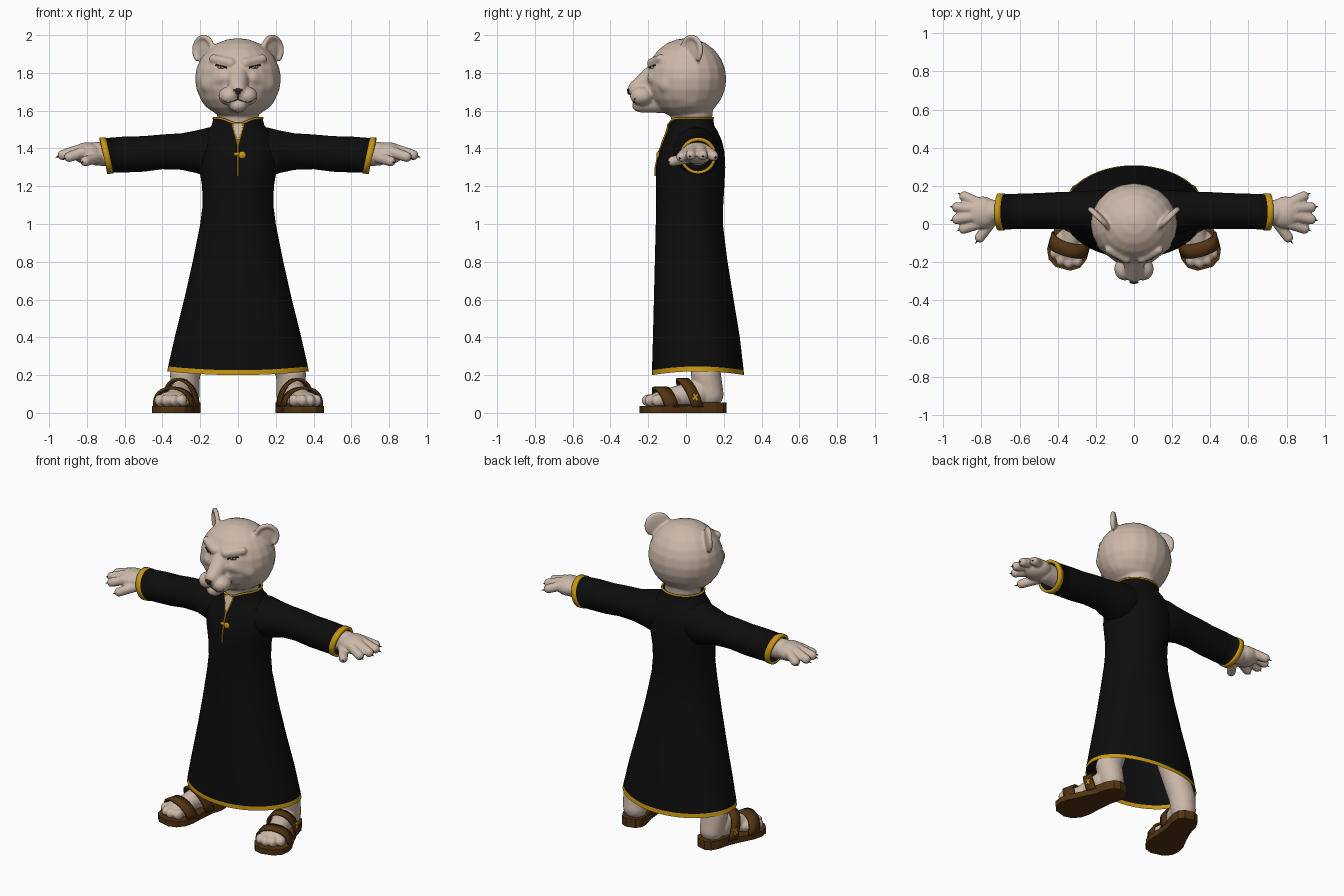
import bpy, bmesh
from math import pi, sin, cos, radians
from mathutils import Vector, Matrix
from mathutils.bvhtree import BVHTree

start = bpy.data.objects.get("Cube")
if start:
    bpy.data.objects.remove(start, do_unlink=True)


def material(name, *rgb):
    mat = bpy.data.materials.new(name)
    mat.use_nodes = True
    mat.diffuse_color = (*rgb, 1)
    shader = mat.node_tree.nodes["Principled BSDF"]
    shader.inputs["Base Color"].default_value = (*rgb, 1)
    shader.inputs["Roughness"].default_value = 0.8
    return mat


fur = material("pale fur", 0.60, 0.48, 0.395)
cloth = material("black cloth", 0.004, 0.004, 0.004)
gold = material("gold trim", 0.58, 0.31, 0.006)
leather = material("brown leather", 0.085, 0.034, 0.006)
dark = material("dark brown", 0.035, 0.018, 0.01)
eye_grey = material("eye grey", 0.3, 0.3, 0.25)


def finish(name, bm, mats, smooth=True, mirror=False):
    mesh = bpy.data.meshes.new(name)
    bmesh.ops.recalc_face_normals(bm, faces=bm.faces)
    for face in bm.faces:
        face.smooth = smooth
    bm.to_mesh(mesh)
    bm.free()
    obj = bpy.data.objects.new(name, mesh)
    bpy.context.collection.objects.link(obj)
    for mat in mats:
        mesh.materials.append(mat)
    if mirror:
        obj.modifiers.new("Mirror", "MIRROR").use_mirror_merge = False
    return obj


def blob(bm, loc, size, turn=0):
    place = Matrix.LocRotScale(Vector(loc), Matrix.Rotation(turn, 3, "Z"), Vector(size))
    bmesh.ops.create_uvsphere(bm, u_segments=20, v_segments=12, radius=1, matrix=place)


def limb(bm, start, r0, end, r1, steps=8):
    for i in range(steps + 1):
        t = i / steps
        r = r0 + (r1 - r0) * t
        blob(bm, Vector(start).lerp(Vector(end), t), (r, r, r))


def organic(name, bm, voxel, rounds, mirror=False):
    """Fuse overlapping blobs into one smooth skin."""
    obj = finish(name, bm, [fur])
    remesh = obj.modifiers.new("Fuse", "REMESH")
    remesh.mode = "VOXEL"
    remesh.voxel_size = voxel
    remesh.use_smooth_shade = True
    relax = obj.modifiers.new("Relax", "SMOOTH")
    relax.iterations = rounds
    if mirror:
        obj.modifiers.new("Mirror", "MIRROR").use_mirror_merge = False
    return obj


def loft(name, rings, gold_bands, mirror=False):
    bm = bmesh.new()
    rows = [[bm.verts.new(p) for p in ring] for ring in rings]
    for i, (a, b) in enumerate(zip(rows, rows[1:])):
        for j in range(len(a)):
            k = (j + 1) % len(a)
            bm.faces.new((a[j], a[k], b[k], b[j])).material_index = int(i in gold_bands)
    return finish(name, bm, [cloth, gold], mirror=mirror)


def tube(name, points, radius, mat, closed=False):
    curve = bpy.data.curves.new(name, "CURVE")
    curve.dimensions = "3D"
    curve.bevel_depth = radius
    curve.bevel_resolution = 2
    curve.use_fill_caps = True
    spline = curve.splines.new("POLY")
    spline.points.add(len(points) - 1)
    for p, co in zip(spline.points, points):
        p.co = (*co, 1)
    spline.use_cyclic_u = closed
    curve.materials.append(mat)
    bpy.context.collection.objects.link(bpy.data.objects.new(name, curve))


angles = [2 * pi * i / 48 for i in range(48)]

# Robe body: height, half width, front y, back y
sections = [(0.2, 0.375, -0.18, 0.308), (0.226, 0.37, -0.18, 0.305), (0.4, 0.335, -0.175, 0.285),
            (0.6, 0.285, -0.17, 0.252), (0.8, 0.24, -0.165, 0.22), (1.0, 0.2, -0.16, 0.195),
            (1.1, 0.187, -0.158, 0.197), (1.2, 0.19, -0.16, 0.203), (1.3, 0.207, -0.16, 0.208),
            (1.38, 0.21, -0.143, 0.204), (1.44, 0.2, -0.118, 0.19), (1.49, 0.17, -0.098, 0.168),
            (1.52, 0.14, -0.09, 0.15), (1.56, 0.13, -0.088, 0.143)]


def robe_point(section, a):
    z, half, front, back = section
    lift = 0.02 * cos(a) ** 2 if z < 0.3 else 0
    dip = 0.03 * max(0, -sin(a)) ** 8 if z > 1.55 else 0
    y = (front + back) / 2 + sin(a) * (back - front) / 2
    return Vector((half * cos(a), y, z + lift - dip))


def front_y(z):
    for low, high in zip(sections, sections[1:]):
        if z <= high[0]:
            return low[2] + (high[2] - low[2]) * (z - low[0]) / (high[0] - low[0])
    return sections[-1][2]


loft("robe_body", [[robe_point(s, a) for a in angles] for s in sections], {0})
tube("collar_trim", [robe_point(sections[-1], a) for a in angles], 0.006, gold, True)

# Sleeves: x, bottom z, top z, centre y, half depth; the cuff slants
arm = [(0.08, 1.28, 1.51, 0.05, 0.12), (0.16, 1.25, 1.51, 0.055, 0.125), (0.22, 1.27, 1.495, 0.06, 0.115),
       (0.3, 1.287, 1.48, 0.07, 0.1), (0.4, 1.29, 1.474, 0.07, 0.097), (0.5, 1.277, 1.465, 0.068, 0.094),
       (0.6, 1.273, 1.463, 0.066, 0.093), (0.68, 1.272, 1.455, 0.064, 0.092),
       (0.68, 1.267, 1.459, 0.064, 0.097), (0.712, 1.265, 1.458, 0.064, 0.097),
       (0.712, 1.28, 1.44, 0.064, 0.08), (0.66, 1.29, 1.43, 0.064, 0.07)]
rings = []
for x, low, top, y, depth in arm:
    slant = 0.02 if x > 0.6 else 0
    rings.append([(x + slant * sin(a), y + depth * cos(a), (low + top) / 2 + sin(a) * (top - low) / 2)
                  for a in angles])
loft("sleeves", rings, {7, 8, 9}, mirror=True)

# Neck opening, placket and toggle
bm = bmesh.new()
bm.faces.new([bm.verts.new((x, front_y(z) - 0.004, z)) for x, z in ((-0.03, 1.53), (0.03, 1.53), (0, 1.42))])
finish("neck_opening", bm, [fur], smooth=False)
for side in (-1, 1):
    tube("neckline_trim", [(side * 0.032 * t, front_y(1.42 + 0.11 * t) - 0.004, 1.42 + 0.11 * t)
                           for t in (0, 0.25, 0.5, 0.75, 1)], 0.005, gold)
tube("placket_trim", [(0, front_y(z) - 0.001, z) for z in (1.42, 1.38, 1.34, 1.3, 1.255)], 0.005, gold)
bm = bmesh.new()
blob(bm, (0.022, front_y(1.37) - 0.002, 1.365), (0.02, 0.01, 0.02))
blob(bm, (-0.005, front_y(1.37) - 0.002, 1.37), (0.018, 0.008, 0.009))
finish("toggle", bm, [gold])

# Head: skull, ruff, neck, muzzle, brows and ears fused together
bm = bmesh.new()
blob(bm, (0, 0.002, 1.768), (0.228, 0.212, 0.216))
blob(bm, (0, 0.01, 1.68), (0.2, 0.155, 0.115))
limb(bm, (0, 0.03, 1.46), 0.1, (0, 0.03, 1.62), 0.115)
limb(bm, (0, -0.14, 1.805), 0.066, (0, -0.262, 1.715), 0.046)
limb(bm, (0, -0.08, 1.66), 0.075, (0, -0.235, 1.635), 0.045)
blob(bm, (0, -0.242, 1.628), (0.048, 0.044, 0.036))
for side in (-1, 1):
    blob(bm, (side * 0.048, -0.235, 1.678), (0.056, 0.062, 0.05))
    limb(bm, (side * 0.04, -0.182, 1.852), 0.026, (side * 0.13, -0.135, 1.875), 0.024)
    limb(bm, (side * 0.075, -0.16, 1.775), 0.045, (side * 0.14, -0.09, 1.74), 0.06)
    centre = Vector((side * 0.182, 0.03, 1.92))
    along = Vector((side * 0.7, 0.7, 0))
    blob(bm, centre + Vector((-side * 0.006, 0.006, 0)), (0.075, 0.013, 0.073), side * pi / 4)
    for i in range(25):
        a = radians(-40 + 260 * i / 24)
        blob(bm, centre + along * 0.067 * cos(a) + Vector((0, 0, 0.069 * sin(a))), (0.015, 0.015, 0.015))
head = organic("head", bm, 0.008, 5)

# Face details placed on the head surface
bpy.context.view_layer.update()
surface = BVHTree.FromObject(head, bpy.context.evaluated_depsgraph_get())


def on_face(x, z):
    hit = surface.ray_cast(Vector((x, -1, z)), Vector((0, 1, 0)))[0]
    return hit or Vector((x, -0.2, z))


bm = bmesh.new()
for x, z, w, h in ((0, 1.708, 0.024, 0.009), (0, 1.697, 0.014, 0.012)):
    blob(bm, on_face(x, z), (w, 0.008, h))
finish("nose", bm, [dark])
tube("lip_cleft", [on_face(0, z) for z in (1.7, 1.685, 1.67, 1.662)], 0.003, dark)
for side in (-1, 1):
    tube("mouth_line", [on_face(side * x, z) for x, z in
                        ((0, 1.66), (0.02, 1.652), (0.045, 1.645), (0.07, 1.648), (0.09, 1.665))], 0.0025, dark)
    spots = [on_face(side * (0.058 + 0.06 * t), 1.828 + 0.014 * t) for t in (0, 0.25, 0.5, 0.75, 1)]
    tube("eyelid", spots, 0.005, dark)
    turn = side * 0.4
    for name, size, mat, drop in (("eye", (0.022, 0.007, 0.008), eye_grey, 0.005),
                                  ("pupil", (0.007, 0.009, 0.007), dark, 0.004)):
        bm = bmesh.new()
        blob(bm, spots[2] - Vector((0, 0, drop)), size, turn)
        finish(name, bm, [mat])

# Paw hands with claws
bm = bmesh.new()
claws = bmesh.new()
limb(bm, (0.62, 0.064, 1.365), 0.06, (0.74, 0.064, 1.372), 0.064)
blob(bm, (0.795, 0.06, 1.375), (0.085, 0.085, 0.058))
fingers = [((0.82, 0.11, 1.385), (0.89, 0.145, 1.36)), ((0.84, 0.08, 1.392), (0.928, 0.088, 1.365)),
           ((0.84, 0.04, 1.392), (0.928, 0.025, 1.365)), ((0.82, 0.0, 1.38), (0.893, -0.025, 1.355)),
           ((0.75, 0.01, 1.35), (0.808, -0.07, 1.332))]
for root, tip in fingers:
    root, tip = Vector(root), Vector(tip)
    limb(bm, root, 0.03, tip, 0.027)
    aim = (tip - root).normalized()
    place = Matrix.Translation(tip + aim * 0.03) @ aim.to_track_quat("Z", "Y").to_matrix().to_4x4()
    bmesh.ops.create_cone(claws, cap_ends=True, segments=8, radius1=0.007, radius2=0, depth=0.026, matrix=place)
organic("hands", bm, 0.006, 3, mirror=True)
finish("claws", claws, [dark], mirror=True)

# Feet are built pointing forward, then splayed outward
splay = Matrix.Translation((0.272, 0.14, 0)) @ Matrix.Rotation(radians(15), 4, "Z")
bm = bmesh.new()
limb(bm, (0, -0.015, 0.1), 0.074, (0, -0.035, 0.2), 0.08)
limb(bm, (0, -0.035, 0.2), 0.08, (-0.14, -0.03, 0.6), 0.085, 14)
limb(bm, (0, -0.08, 0.105), 0.07, (0, -0.26, 0.075), 0.05)
blob(bm, (0, -0.26, 0.07), (0.088, 0.09, 0.047))
for x, y in ((-0.064, -0.325), (-0.022, -0.345), (0.022, -0.342), (0.064, -0.315)):
    blob(bm, (x, y, 0.066), (0.026, 0.036, 0.032))
bm.transform(splay)
organic("feet", bm, 0.007, 3, mirror=True)

# Sandal soles from an outline, thicker at the heel
bm = bmesh.new()
half = [(0.03, 0.07), (0.062, 0.045), (0.075, 0), (0.075, -0.08), (0.09, -0.17), (0.108, -0.25),
        (0.107, -0.31), (0.085, -0.36), (0.04, -0.388)]
outline = half + [(-x, y) for x, y in reversed(half)]
base = bm.faces.new([bm.verts.new((x, y, 0)) for x, y in outline])
lifted = bmesh.ops.extrude_face_region(bm, geom=[base])["geom"]
for v in lifted:
    if isinstance(v, bmesh.types.BMVert):
        v.co.z = 0.055 if v.co.y > -0.1 else 0.036
bm.transform(splay)
finish("sandal_soles", bm, [leather], smooth=False, mirror=True)

# Sandal straps arch over the foot: y, half width, rise, band width, forward lean
for name, y, wide, rise, band, lean in (("toe_strap", -0.25, 0.1, 0.1, 0.075, 0.035),
                                        ("instep_strap", -0.105, 0.086, 0.145, 0.062, 0.06)):
    bm = bmesh.new()
    rows = [[bm.verts.new((wide * cos(a), y - lean * sin(a) + off * band / 2, 0.032 + rise * sin(a) ** 0.8))
             for off in (-1, 1)] for a in [pi * min(i, 15.999) / 16 for i in range(17)]]
    for (a, b), (c, d) in zip(rows, rows[1:]):
        bm.faces.new((a, b, d, c))
    bm.transform(splay)
    strap = finish(name, bm, [leather], mirror=True)
    thick = strap.modifiers.new("Thickness", "SOLIDIFY")
    thick.thickness = 0.014
    thick.offset = 0

# Buckles on the outer side
bm = bmesh.new()
for tilt in (0.5, -0.8):
    place = Matrix.LocRotScale(Vector((0.09, -0.12, 0.085)), Matrix.Rotation(tilt, 3, "X"), Vector((0.014, 0.012, 0.04)))
    bmesh.ops.create_cube(bm, size=1, matrix=place)
bm.transform(splay)
finish("buckles", bm, [gold], smooth=False, mirror=True)
